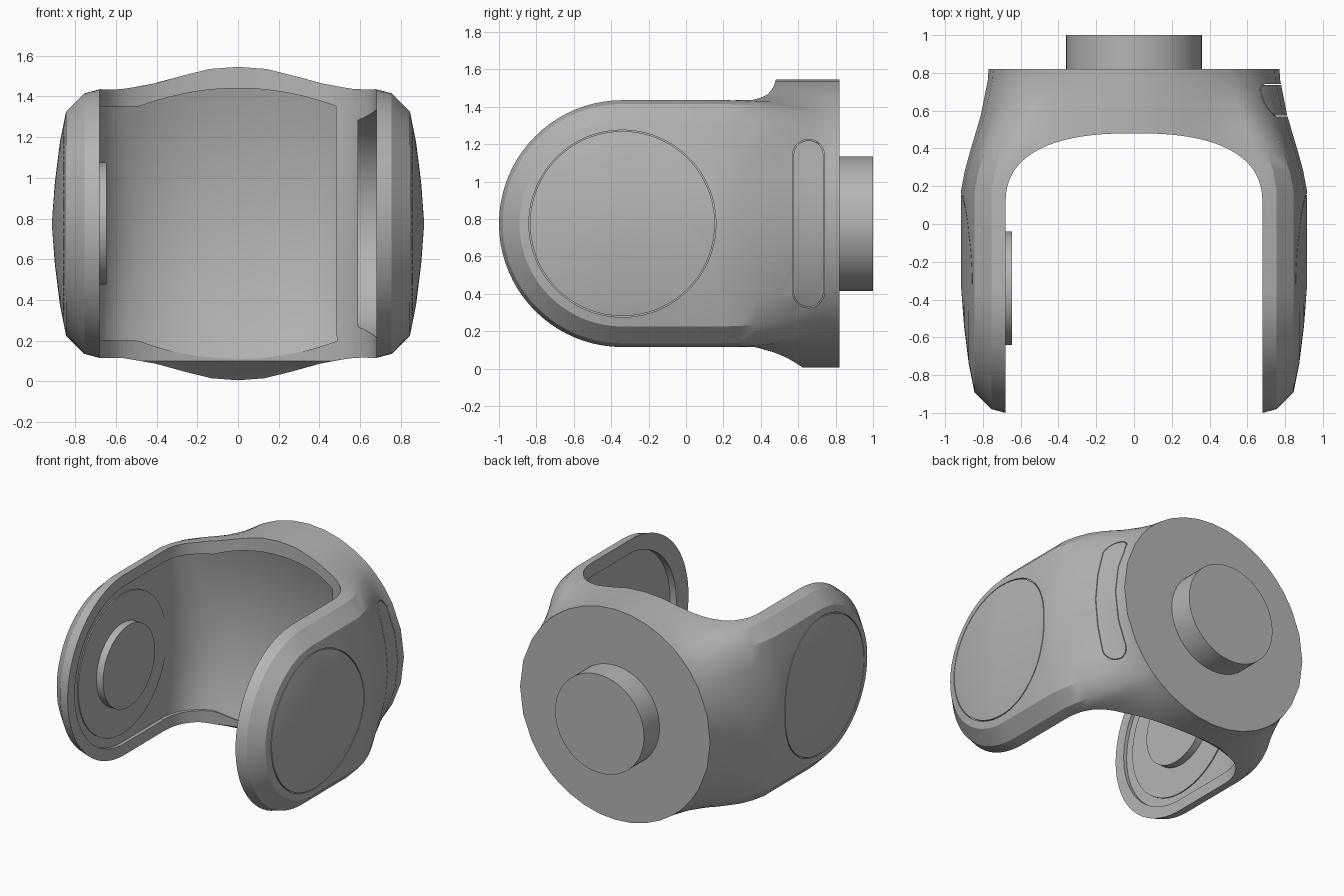
import bpy, bmesh, math

cube = bpy.data.objects.get("Cube")
if cube:
    bpy.data.objects.remove(cube, do_unlink=True)

MID_Z = 0.775     # height of the pivot axis
PIVOT_Y = -0.34   # pivot centre of the arms

grey = bpy.data.materials.new("satin_grey")
grey.use_nodes = True
colour = (0.46, 0.46, 0.46, 1)
grey.diffuse_color = colour
grey.node_tree.nodes["Principled BSDF"].inputs["Base Color"].default_value = colour


def finish(name, bm):
    bmesh.ops.remove_doubles(bm, verts=bm.verts, dist=0.0005)
    bmesh.ops.recalc_face_normals(bm, faces=bm.faces)
    mesh = bpy.data.meshes.new(name)
    bm.to_mesh(mesh)
    bm.free()
    mesh.materials.append(grey)
    obj = bpy.data.objects.new(name, mesh)
    bpy.context.collection.objects.link(obj)
    return obj


def skin(bm, rows, closed=False):
    """Join equal rows of points with quads and return the vertex rows."""
    rows = [[bm.verts.new(p) for p in row] for row in rows]
    for a, b in zip(rows, rows[1:]):
        n = len(a)
        for i in range(n if closed else n - 1):
            j = (i + 1) % n
            bm.faces.new((a[i], a[j], b[j], b[i]))
    return rows


def loft(name, rows):
    bm = bmesh.new()
    verts = skin(bm, rows, closed=True)
    bm.faces.new(verts[0])
    bm.faces.new(verts[-1])
    return finish(name, bm)


def slot(cy, cz, r, stretch_y=0, stretch_z=0, limit_y=2, n=96):
    """Circle or rounded slot outline in the side plane, cut flat at limit_y."""
    points = []
    for i in range(n):
        a = 2 * math.pi * (i + 0.5) / n
        c, s = math.cos(a), math.sin(a)
        points.append((min(limit_y, cy + r * c + math.copysign(stretch_y, c)),
                       cz + r * s + math.copysign(stretch_z, s)))
    return points


def prism(name, outline, x0, x1):
    return loft(name, [[(x, y, z) for y, z in outline] for x in (x0, x1)])


def cut(obj, cutter):
    cutter.hide_render = True
    mod = obj.modifiers.new("cut", 'BOOLEAN')
    mod.operation = 'DIFFERENCE'
    mod.solver = 'EXACT'
    mod.object = cutter
    bpy.context.view_layer.objects.active = obj
    bpy.ops.object.modifier_apply(modifier=mod.name)
    bpy.data.objects.remove(cutter, do_unlink=True)


def engrave(obj, side, outer, inner):
    """Cut a thin shallow seam that follows the outer surface of one side."""
    bpy.context.view_layer.update()
    floors = []
    for y, z in outer:
        hit, spot, _, _ = obj.ray_cast((side * 2, y, z), (-side, 0, 0))
        floors.append(spot.x - side * 0.012)
    loops = [(outer, floors), (outer, [side] * len(outer)),
             (inner, [side] * len(inner)), (inner, floors), (outer, floors)]
    seam = bmesh.new()
    skin(seam, [[(x, y, z) for (y, z), x in zip(pts, xs)] for pts, xs in loops], closed=True)
    cut(obj, finish("seam_cutter", seam))


def smooth(obj, degrees=28):
    bpy.ops.object.select_all(action='DESELECT')
    obj.select_set(True)
    bpy.context.view_layer.objects.active = obj
    bpy.ops.object.shade_smooth_by_angle(angle=math.radians(degrees))


# Quarter cross-section of the arms: half width, height above the axis
quarter = [(0.915, 0), (0.9, 0.2), (0.875, 0.4), (0.845, 0.55), (0.755, 0.64),
           (0.68, 0.66), (0.6, 0.665), (0.45, 0.69), (0.3, 0.725),
           (0.15, 0.76), (0, 0.77)]
upper = quarter + [(-x, z) for x, z in quarter[-2::-1]]
around = upper + [(x, -z) for x, z in upper[-2:0:-1]]


def section(y, blend, width):
    """Arm cross-section blended towards the round rear flange."""
    row = []
    for x, z in around:
        u, v = x / 0.915, z / 0.77
        k = 0.77 / math.hypot(u, v)
        px = x * width / 0.915 * (1 - blend) + u * k * blend
        pz = z * (1 - blend) + v * k * blend
        row.append((px, y, MID_Z + pz))
    return row


# Yoke body: round arm ends swept about the pivot, then lofted to the flange
bm = bmesh.new()
stations = [(PIVOT_Y, 0, 0.915), (-0.1, 0, 0.915), (0.18, 0, 0.915),
            (0.28, 0.03, 0.9), (0.38, 0.1, 0.88), (0.48, 0.25, 0.862),
            (0.58, 0.5, 0.85), (0.68, 0.75, 0.85), (0.76, 0.93, 0.83), (0.82, 1, 0.8)]
rings = skin(bm, [section(*s) for s in stations], closed=True)
bm.faces.new(rings[-1])
sweep = []
for i in range(41):
    a = math.pi * i / 40
    sweep.append([(x, PIVOT_Y - r * math.sin(a), MID_Z + r * math.cos(a)) for x, r in upper])
skin(bm, sweep)
bmesh.ops.dissolve_degenerate(bm, dist=0.0005, edges=bm.edges)
yoke = finish("yoke_body", bm)


def wall_point(a, half_width, depth):
    """Point on the curved plan of the inner rear wall."""
    c, s = math.cos(a), max(math.sin(a), 0)
    return (math.copysign(half_width * abs(c) ** 0.8, c),
            0.1 + (depth - 0.1) * s ** 0.8)


# Opening between the arms, running deeper along the underside
def opening(z, depth):
    arc = [wall_point(math.pi * i / 48, 0.68, depth) for i in range(49)]
    return [(x, y, z) for x, y in [(0.68, -1.2)] + arc + [(-0.68, -1.2)]]


levels = [(-0.1, 0.64), (0, 0.63), (0.06, 0.56), (0.1, 0.5), (0.3, 0.48), (1.7, 0.48)]
cut(yoke, loft("opening_cutter", [opening(*l) for l in levels]))

# Concave bowl in the rear wall, leaving an arched rim above and below
bowl = []
for i in range(41):
    a = math.radians(50 + 130 * i / 40)
    x, y = wall_point(a, 0.705, 0.48)
    h = 0.665 - 0.09 * min(1, (x / 0.5) ** 2)
    row = [(x * 0.8, y - 0.12, MID_Z - h)]
    for j in range(-6, 7):
        t = j / 6
        wx, wy = wall_point(a, 0.705, 0.5 + 0.1 * (1 - t * t))
        row.append((wx, wy, MID_Z + h * t))
    bowl.append(row + [(x * 0.8, y - 0.12, MID_Z + h)])
cut(yoke, loft("bowl_cutter", bowl))

# Pockets on the inner faces of the arms
cut(yoke, prism("right_pocket_cutter",
                slot(-0.1, MID_Z, 0.577, stretch_y=0.24, limit_y=0.11), -0.706, -0.6))
cut(yoke, prism("left_pocket_cutter",
                slot(-0.1, MID_Z, 0.56, stretch_y=0.2), 0.59, 0.73))

# Seam lines around the round side covers and the long side plate
for side in (-1, 1):
    engrave(yoke, side, slot(PIVOT_Y, MID_Z, 0.5), slot(PIVOT_Y, MID_Z, 0.494))
engrave(yoke, 1, slot(0.655, MID_Z, 0.085, stretch_z=0.365),
        slot(0.655, MID_Z, 0.08, stretch_z=0.365))
smooth(yoke)

# Bearing disc and hub inside the right arm
disc = prism("bearing_disc", slot(PIVOT_Y, MID_Z, 0.51), -0.72, -0.698)
hub = prism("bearing_hub", slot(PIVOT_Y, MID_Z, 0.3), -0.72, -0.645)

# Rear shaft
circle = slot(0, MID_Z, 0.36, n=64)
shaft = loft("rear_shaft", [[(x, y, z) for x, z in circle] for y in (0.78, 1.0)])

for part in (disc, hub, shaft):
    smooth(part)
